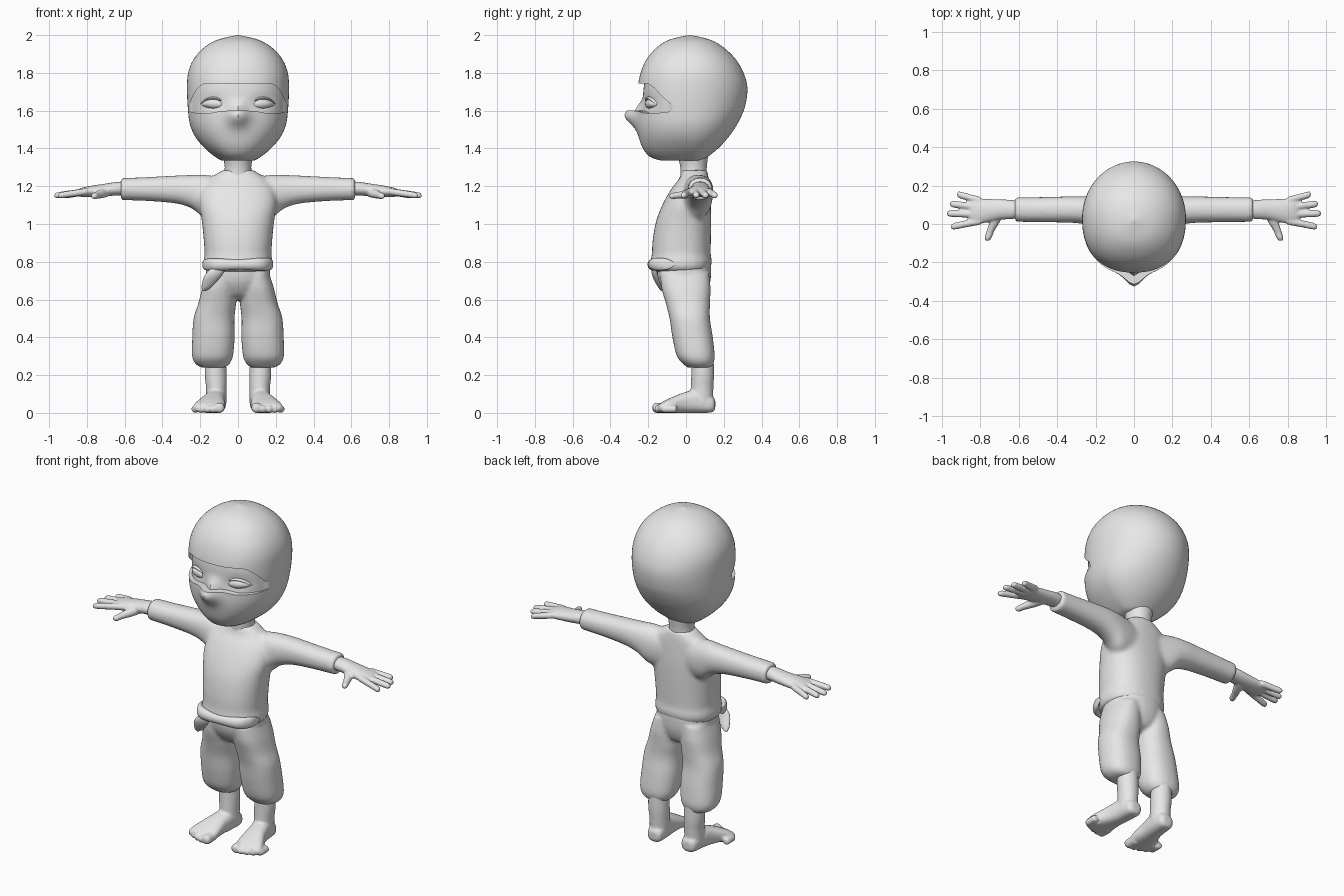
import bpy, bmesh, math
from math import sin, cos, pi, exp

grey = bpy.data.materials.new("plain_grey")
grey.diffuse_color = (0.8, 0.8, 0.8, 1)


def catmull(pts, sub):
    """Smooth interpolation through tuples of numbers."""
    out = []
    for i in range(len(pts) - 1):
        p0, p1, p2 = pts[max(i - 1, 0)], pts[i], pts[i + 1]
        p3 = pts[min(i + 2, len(pts) - 1)]
        for k in range(sub):
            t = k / sub
            out.append(tuple(0.5 * (2 * b + (c - a) * t + (2 * a - 5 * b + 4 * c - d) * t * t
                                    + (3 * b - a - 3 * c + d) * t ** 3)
                             for a, b, c, d in zip(p0, p1, p2, p3)))
    return out + [pts[-1]]


def spow(v, e):
    return math.copysign(abs(v) ** e, v)


def skin(bm, rings):
    """Bridge rings of points and cap both ends."""
    vs = [[bm.verts.new(p) for p in r] for r in rings]
    n = len(vs[0])
    for a, b in zip(vs, vs[1:]):
        for j in range(n):
            bm.faces.new((a[j], a[(j + 1) % n], b[(j + 1) % n], b[j]))
    bm.faces.new(vs[0])
    bm.faces.new(vs[-1])


def loft(bm, axis, stations, side=1, power=2.0, n=36, sub=5):
    """Stations are (x, y, z, half size 1, half size 2) across the axis."""
    rings = []
    for x, y, z, a, b in catmull(stations, sub):
        a, b = max(a, 0.002), max(b, 0.002)
        ring = []
        for j in range(n):
            t = 2 * pi * j / n
            u, v = a * spow(cos(t), 2 / power), b * spow(sin(t), 2 / power)
            dx, dy, dz = {'x': (0, u, v), 'y': (u, 0, v), 'z': (u, v, 0)}[axis]
            ring.append((side * (x + dx), y + dy, z + dz))
        rings.append(ring)
    skin(bm, rings)


def finish(bm, name, voxel=0, smooth=3, mirror=False):
    bmesh.ops.recalc_face_normals(bm, faces=bm.faces)
    me = bpy.data.meshes.new(name)
    bm.to_mesh(me)
    bm.free()
    ob = bpy.data.objects.new(name, me)
    bpy.context.collection.objects.link(ob)
    me.materials.append(grey)
    bpy.ops.object.select_all(action='DESELECT')
    ob.select_set(True)
    bpy.context.view_layer.objects.active = ob
    bpy.ops.object.shade_smooth_by_angle(angle=math.radians(40))
    if voxel:  # fuse overlapping parts into one soft skin
        m = ob.modifiers.new("fuse", 'REMESH')
        m.mode, m.voxel_size, m.use_smooth_shade = 'VOXEL', voxel, True
        m = ob.modifiers.new("soften", 'SMOOTH')
        m.factor, m.iterations = 0.5, smooth
    if mirror:
        m = ob.modifiers.new("mirror", 'MIRROR')
        m.use_mirror_merge = False
    return ob


def ramp(v, a, b):
    t = min(max((v - a) / (b - a), 0), 1)
    return t * t * (3 - 2 * t)


# Head: hood, recessed face band and mask. Table is z, front y, back y, half width
head = catmull([(1.335, -0.13, 0.085, 0.085), (1.355, -0.19, 0.115, 0.12), (1.40, -0.228, 0.17, 0.175),
                (1.46, -0.25, 0.225, 0.225), (1.53, -0.262, 0.272, 0.255), (1.62, -0.262, 0.312, 0.266),
                (1.72, -0.256, 0.325, 0.27), (1.80, -0.24, 0.305, 0.264), (1.87, -0.21, 0.265, 0.236),
                (1.93, -0.16, 0.205, 0.185), (1.975, -0.09, 0.13, 0.11), (2.0, 0.015, 0.025, 0.006)], 10)


def profile(z):
    for p, q in zip(head, head[1:]):
        if z <= q[0]:
            t = max((z - p[0]) / max(q[0] - p[0], 1e-6), 0)
            return [a + (b - a) * t for a, b in zip(p[1:], q[1:])]
    return head[-1][1:]


def head_point(z, t, inset):
    f, b, w = profile(z)
    cy = 0.03 if z < 1.9 else 0.03 - 0.01 * (z - 1.9) / 0.1
    x = w * cos(t)
    if sin(t) < 0:  # front half is a little squarer
        x, y = w * spow(cos(t), 2 / 2.3), cy + (cy - f) * spow(sin(t), 2 / 2.3)
        s = -sin(t)
        if inset:  # face with eye sockets and nose bridge
            y += inset + 0.012 * exp(-((abs(x) - 0.13) / 0.06) ** 2 - ((z - 1.64) / 0.04) ** 2)
            y -= 0.04 * exp(-(x / 0.035) ** 2) * ramp(z, 1.68, 1.59)
        else:  # covered nose
            y -= 0.062 * s * exp(-(x / 0.055) ** 2) * exp(-((z - 1.575) / 0.055) ** 2)
    else:
        y = cy + (b - cy) * sin(t)
    return (x, y, z)


N = 96
rows = [(0, i / 22, 0) for i in range(23)] + [(1, i / 14, 1) for i in range(15)] \
    + [(2, 1 - (1 - i / 30) ** 1.6, 0) for i in range(31)]
rings = []
for zone, v, recessed in rows:
    ring = []
    for j in range(N):
        t = 2 * pi * j / N
        s = max(0, -sin(t))
        low = 1.598 + 0.012 * ramp(s, 0.85, 1) - 0.01 * ramp(s, 0.2, 0.6)
        high = 1.625 + 0.12 * ramp(s, 0.2, 0.85)
        a, b = ((1.335, low), (low, high), (high, 2.0))[zone]
        ring.append(head_point(a + (b - a) * v, t, 0.032 * ramp(s, 0.25, 0.5) * recessed))
    rings.append(ring)
bm = bmesh.new()
skin(bm, rings)
finish(bm, "hooded_head")

# Eyes and upper lids
bm = bmesh.new()
loft(bm, 'x', [(0.068, -0.195, 1.63, 0.003, 0.003), (0.08, -0.193, 1.632, 0.018, 0.014),
               (0.10, -0.19, 1.635, 0.026, 0.023), (0.13, -0.183, 1.637, 0.03, 0.028),
               (0.16, -0.172, 1.637, 0.028, 0.022), (0.18, -0.16, 1.635, 0.02, 0.013),
               (0.192, -0.155, 1.633, 0.003, 0.003)], n=24)
finish(bm, "eyes", mirror=True)
bm = bmesh.new()
loft(bm, 'x', [(0.062, -0.20, 1.632, 0.003, 0.003), (0.09, -0.203, 1.655, 0.012, 0.006),
               (0.13, -0.197, 1.667, 0.016, 0.007), (0.17, -0.178, 1.658, 0.014, 0.006),
               (0.20, -0.155, 1.635, 0.003, 0.003)], n=14)
finish(bm, "upper_eyelids", mirror=True)

# Neck
bm = bmesh.new()
loft(bm, 'z', [(0, 0.04, 1.22, 0.08, 0.07), (0, 0.04, 1.30, 0.07, 0.07), (0, 0.035, 1.38, 0.085, 0.085)])
finish(bm, "neck")

# Shirt: trunk, sloping shoulders and sleeves fused together
bm = bmesh.new()
loft(bm, 'z', [(0, -0.025, 0.745, 0.14, 0.12), (0, -0.025, 0.76, 0.175, 0.15), (0, -0.025, 0.80, 0.183, 0.162),
               (0, -0.025, 0.84, 0.177, 0.156), (0, -0.022, 0.92, 0.182, 0.154),
               (0, -0.012, 1.02, 0.192, 0.145), (0, 0.005, 1.11, 0.205, 0.126),
               (0, 0.025, 1.19, 0.19, 0.10), (0, 0.042, 1.24, 0.15, 0.078),
               (0, 0.045, 1.285, 0.082, 0.068)], power=2.3)
for s in (1, -1):
    loft(bm, 'x', [(0.06, 0.05, 1.14, 0.07, 0.10), (0.17, 0.06, 1.145, 0.078, 0.115),
                   (0.24, 0.07, 1.17, 0.074, 0.09), (0.32, 0.075, 1.182, 0.069, 0.075),
                   (0.45, 0.075, 1.185, 0.066, 0.065), (0.56, 0.075, 1.185, 0.064, 0.06),
                   (0.62, 0.075, 1.185, 0.064, 0.059)], side=s, power=2.2)
finish(bm, "shirt", voxel=0.012, smooth=5)

# Rolled belt across the front with a hanging tail
bm = bmesh.new()
loft(bm, 'x', [(-0.188, -0.07, 0.785, 0.01, 0.012), (-0.175, -0.11, 0.785, 0.028, 0.028),
               (-0.12, -0.165, 0.785, 0.03, 0.033), (0, -0.178, 0.785, 0.025, 0.028),
               (0.12, -0.163, 0.787, 0.028, 0.033), (0.172, -0.11, 0.787, 0.028, 0.03),
               (0.186, -0.07, 0.787, 0.01, 0.012)], n=24)
finish(bm, "belt")
bm = bmesh.new()
loft(bm, 'z', [(-0.09, -0.165, 0.785, 0.03, 0.018), (-0.13, -0.162, 0.73, 0.045, 0.018),
               (-0.165, -0.135, 0.67, 0.028, 0.016), (-0.18, -0.122, 0.645, 0.008, 0.008)], n=20)
finish(bm, "belt_tail")

# Baggy trousers: hips and two legs fused together
bm = bmesh.new()
loft(bm, 'z', [(0, 0.0, 0.60, 0.05, 0.06), (0, 0.0, 0.63, 0.12, 0.105), (0, -0.008, 0.70, 0.165, 0.138),
               (0, -0.012, 0.79, 0.168, 0.145)], power=2.2)
for s in (1, -1):
    loft(bm, 'z', [(0.085, -0.008, 0.74, 0.08, 0.13), (0.10, 0.0, 0.66, 0.09, 0.13),
                   (0.11, 0.01, 0.58, 0.10, 0.117), (0.127, 0.02, 0.50, 0.108, 0.107),
                   (0.13, 0.035, 0.40, 0.112, 0.107), (0.135, 0.052, 0.30, 0.108, 0.10),
                   (0.135, 0.065, 0.257, 0.088, 0.078), (0.13, 0.07, 0.24, 0.06, 0.06)],
         side=s, power=2.3)
finish(bm, "trousers", voxel=0.01, smooth=4)

# Hands: wrist and palm, four fingers, thumb
bm = bmesh.new()
loft(bm, 'x', [(0.59, 0.075, 1.187, 0.042, 0.038), (0.64, 0.075, 1.187, 0.05, 0.036),
               (0.70, 0.075, 1.18, 0.053, 0.034), (0.78, 0.068, 1.172, 0.063, 0.03),
               (0.835, 0.066, 1.167, 0.068, 0.022), (0.86, 0.066, 1.165, 0.05, 0.01)])
for y0, x1, y1 in ((0.122, 0.92, 0.155), (0.086, 0.957, 0.105), (0.05, 0.972, 0.055), (0.016, 0.952, -0.015)):
    k = lambda t: (0.80 + (x1 - 0.80) * t, y0 + (y1 - y0) * t, 1.172 - 0.022 * t)
    loft(bm, 'x', [(*k(0), 0.02, 0.018), (*k(0.5), 0.0185, 0.018), (*k(0.9), 0.0175, 0.016),
                   (*k(1.0), 0.008, 0.008)], n=16)
loft(bm, 'y', [(0.705, 0.06, 1.168, 0.032, 0.026), (0.725, 0.01, 1.16, 0.027, 0.024),
               (0.748, -0.04, 1.152, 0.02, 0.018), (0.76, -0.075, 1.148, 0.018, 0.016),
               (0.763, -0.088, 1.147, 0.008, 0.008)], n=18)
finish(bm, "hands", voxel=0.006, smooth=3, mirror=True)

# Bare feet: shin, foot and toes
bm = bmesh.new()
loft(bm, 'z', [(0.12, 0.088, 0.30, 0.055, 0.058), (0.118, 0.088, 0.20, 0.058, 0.06),
               (0.115, 0.085, 0.13, 0.054, 0.06), (0.115, 0.082, 0.05, 0.054, 0.06)])
loft(bm, 'y', [(0.112, 0.155, 0.045, 0.02, 0.02), (0.113, 0.138, 0.045, 0.045, 0.042),
               (0.118, 0.06, 0.06, 0.054, 0.06), (0.13, -0.01, 0.054, 0.06, 0.054),
               (0.148, -0.09, 0.038, 0.08, 0.038), (0.155, -0.13, 0.028, 0.08, 0.027),
               (0.156, -0.145, 0.026, 0.06, 0.02)], power=2.5)
for i in range(5):
    x, r, y = 0.098 + 0.032 * i, (0.027 if i == 0 else 0.02), -0.178 + 0.003 * i * i
    loft(bm, 'y', [(x, y + 0.08, r, r, r), (x, y + 0.02, r, r, r), (x, y + 0.006, r, r * 0.8, r * 0.8),
                   (x, y, r, r * 0.3, r * 0.3)], n=16)
finish(bm, "feet", voxel=0.007, smooth=3, mirror=True)
